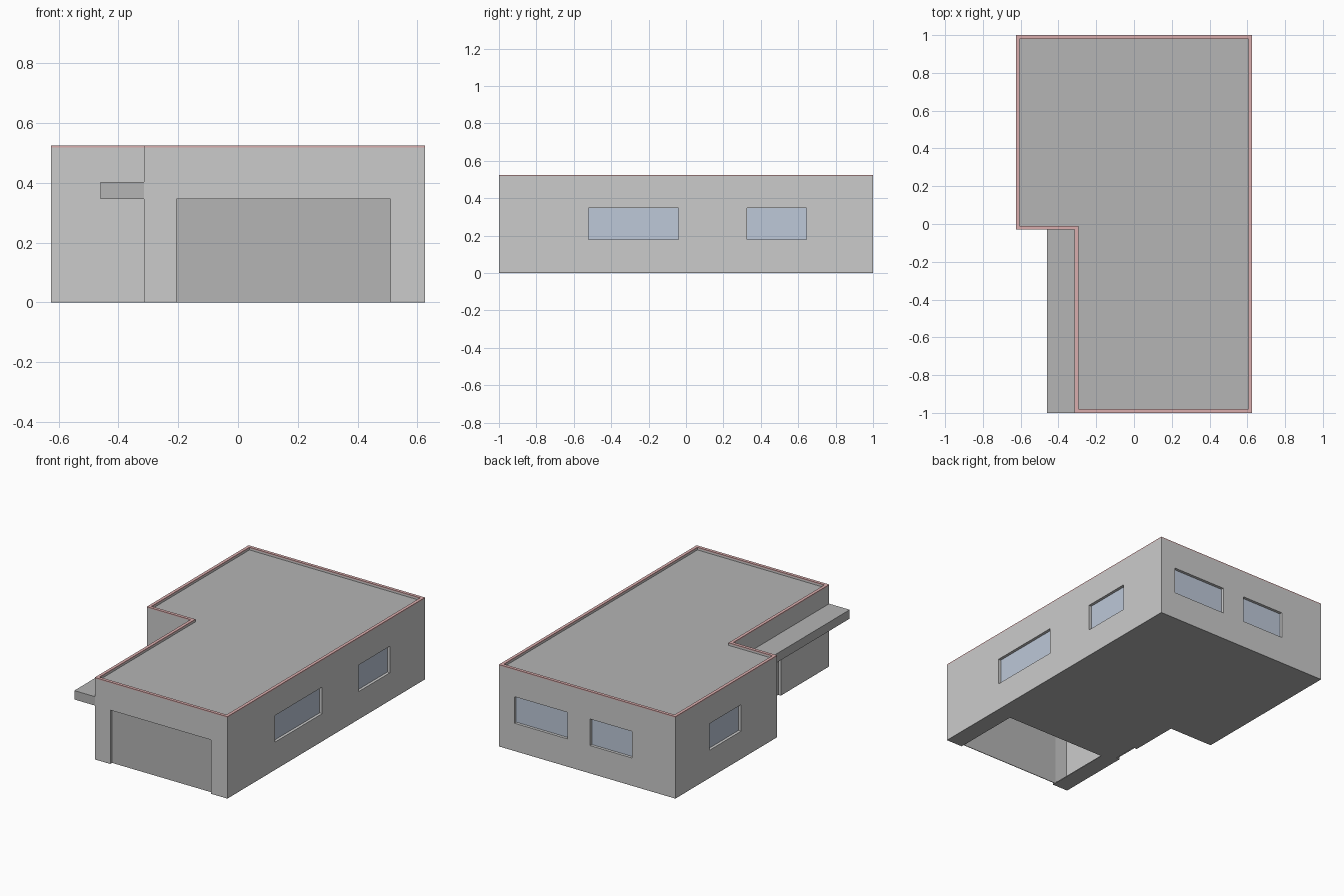
import bpy, bmesh

if "Cube" in bpy.data.objects:
    bpy.data.objects.remove(bpy.data.objects["Cube"])

T = 0.02                      # wall thickness
WALL_TOP, TOP = 0.518, 0.525


def material(name, rgb):
    m = bpy.data.materials.new(name)
    m.diffuse_color = (*rgb, 1)
    m.use_nodes = True
    m.node_tree.nodes["Principled BSDF"].inputs["Base Color"].default_value = m.diffuse_color
    return m


DARK = material("dark_grey", (0.46, 0.46, 0.46))
GLASS = material("blue_glass", (0.51, 0.58, 0.69))
RED = material("red_trim", (0.70, 0.42, 0.42))


def finish(name, bm, mat=None):
    bmesh.ops.recalc_face_normals(bm, faces=bm.faces)
    me = bpy.data.meshes.new(name)
    bm.to_mesh(me)
    bm.free()
    if mat:
        me.materials.append(mat)
    ob = bpy.data.objects.new(name, me)
    bpy.context.collection.objects.link(ob)
    return ob


def add_box(bm, lo, hi):
    vs = bmesh.ops.create_cube(bm, size=1)["verts"]
    for v in vs:
        v.co = [(a + b) / 2 + c * (b - a) for a, b, c in zip(lo, hi, v.co)]


def box(name, lo, hi, mat=None):
    bm = bmesh.new()
    add_box(bm, lo, hi)
    return finish(name, bm, mat)


def outline(t):
    """L-shaped plan, moved inwards by t."""
    return [(-.315 + t, -1 + t), (.625 - t, -1 + t), (.625 - t, 1 - t),
            (-.625 + t, 1 - t), (-.625 + t, -.03 + t), (-.315 + t, -.03 + t)]


def slab(name, t, z0, z1, mat=None):
    bm = bmesh.new()
    lo, hi = [[bm.verts.new((x, y, z)) for x, y in outline(t)] for z in (z0, z1)]
    bm.faces.new(lo)
    bm.faces.new(hi)
    for i in range(6):
        j = (i + 1) % 6
        bm.faces.new((lo[i], lo[j], hi[j], hi[i]))
    return finish(name, bm, mat)


def ring(name, z0, z1, mat=None):
    bm = bmesh.new()
    loops = [[bm.verts.new((x, y, z)) for x, y in outline(t)]
             for t, z in ((0, z0), (0, z1), (T, z1), (T, z0))]
    for k in range(4):
        a, b = loops[k], loops[(k + 1) % 4]
        for i in range(6):
            j = (i + 1) % 6
            bm.faces.new((a[i], a[j], b[j], b[i]))
    return finish(name, bm, mat)


# Shell: floor, walls, sunken roof and red parapet cap
floor = slab("floor", 0, 0, 0.005, DARK)
walls = ring("walls", 0.005, WALL_TOP)
slab("roof", T, 0.49, 0.508, DARK)
ring("parapet_cap", WALL_TOP, TOP, RED)

# Openings: axis of the wall normal, outer wall position, inward direction,
# range along the wall, height range, cutter depth, name, material
WZ = (0.178, 0.348)
openings = [
    (1, -1, 1, (-.205, .51), (0, .345), .45, "garage_door", DARK),
    (0, -.315, 1, (-.51, -.35), (0, .345), .025, "front_door", DARK),
    (0, .625, -1, (-.52, -.04), WZ, .04, "window_right_front", GLASS),
    (0, .625, -1, (.325, .645), WZ, .04, "window_right_back", GLASS),
    (0, -.625, 1, (.335, .655), WZ, .04, "window_left", GLASS),
    (1, 1, -1, (.14, .517), WZ, .04, "window_back_wide", GLASS),
    (1, 1, -1, (-.318, -.02), WZ, .04, "window_back_narrow", GLASS),
]


def corners(axis, p, q, span, z):
    """Box corners for a slab between p and q along the wall normal."""
    n = sorted((p, q))
    rng = (n, span) if axis == 0 else (span, n)
    return [(rng[0][i], rng[1][i], z[i]) for i in (0, 1)]


cut = bmesh.new()
for axis, pos, d, span, z, depth, name, mat in openings:
    cz = (z[0] - 0.05, z[1]) if z[0] == 0 else z
    add_box(cut, *corners(axis, pos - d * .05, pos + d * depth, span, cz))
    # Recessed panel filling the opening
    box(name, *corners(axis, pos + d * .018, pos + d * .022, span, z), mat)
cutter = finish("opening_cutter", cut)
cutter.hide_render = True

# Cut the openings through walls and floor
for ob in (walls, floor):
    mod = ob.modifiers.new("openings", "BOOLEAN")
    mod.operation, mod.solver, mod.object = "DIFFERENCE", "EXACT", cutter
    bpy.context.view_layer.update()
    dg = bpy.context.evaluated_depsgraph_get()
    me = bpy.data.meshes.new_from_object(ob.evaluated_get(dg))
    ob.modifiers.clear()
    ob.data = me
bpy.data.objects.remove(cutter)

# Flat canopy over the front door
box("canopy", (-.46, -1, .345), (-.315, -.03, .402), DARK)
